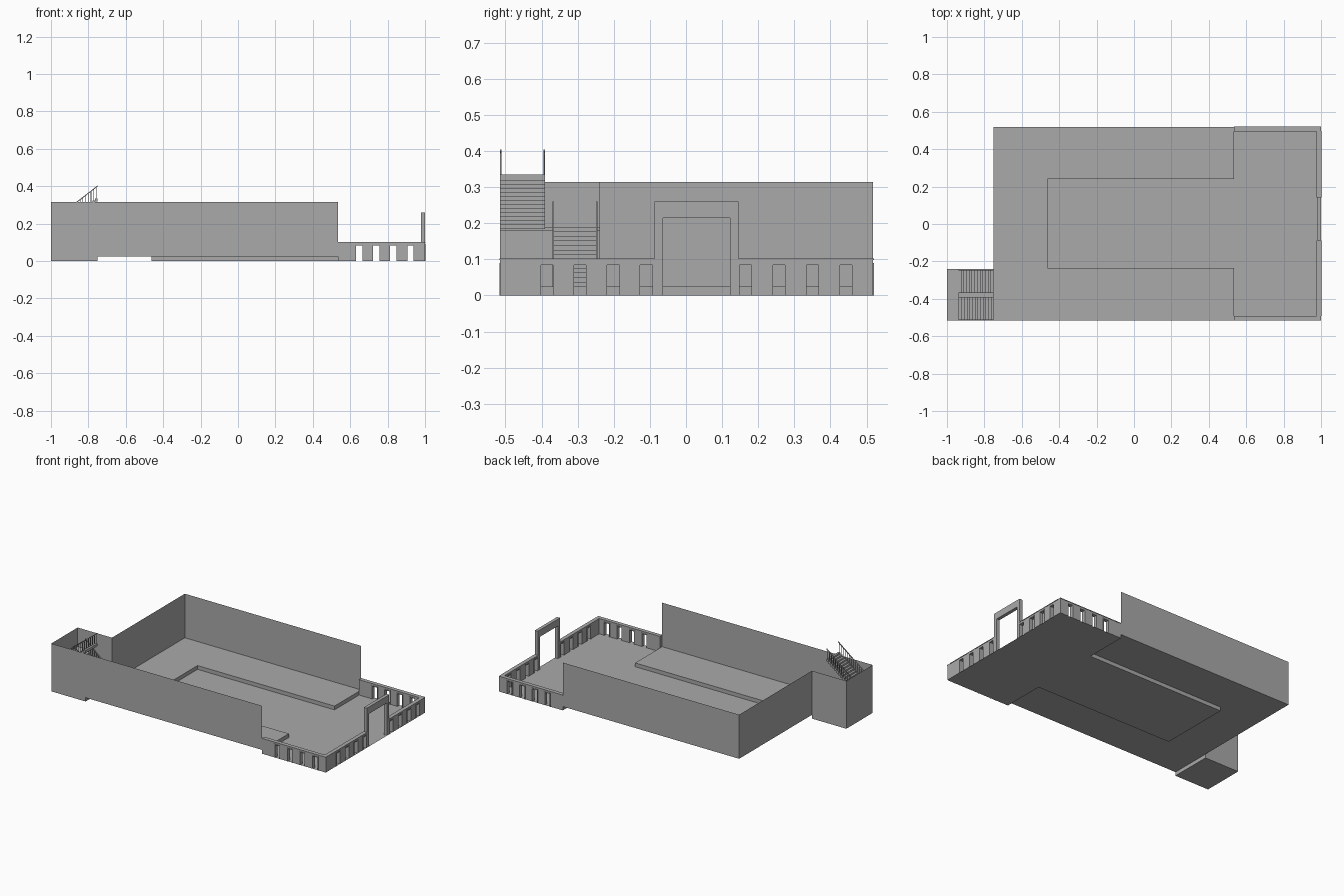
import bpy, bmesh
from mathutils import Vector

cube = bpy.data.objects.get("Cube")
if cube:
    bpy.data.objects.remove(cube)

grey = bpy.data.materials.new("plain_grey")
grey.use_nodes = True
colour = (0.4, 0.4, 0.4, 1)
grey.diffuse_color = colour
grey.node_tree.nodes["Principled BSDF"].inputs["Base Color"].default_value = colour


def finish(name, bm):
    mesh = bpy.data.meshes.new(name)
    bm.to_mesh(mesh)
    bm.free()
    mesh.materials.append(grey)
    obj = bpy.data.objects.new(name, mesh)
    bpy.context.collection.objects.link(obj)
    return obj


def add_box(bm, x, y, z):
    verts = bmesh.ops.create_cube(bm, size=1)["verts"]
    for v in verts:
        v.co = Vector([(r[0] + r[1]) / 2 + c * (r[1] - r[0]) for r, c in zip((x, y, z), v.co)])


def boxes(name, parts):
    bm = bmesh.new()
    for part in parts:
        add_box(bm, *part)
    return finish(name, bm)


def floor(name, outline, z):
    bm = bmesh.new()
    bm.faces.new([bm.verts.new((x, y, z)) for x, y in outline])
    return finish(name, bm)


def wall(name, path, z0, z1):
    """Thin sheet wall standing on a plan path."""
    bm = bmesh.new()
    low = [bm.verts.new((x, y, z0)) for x, y in path]
    high = [bm.verts.new((x, y, z1)) for x, y in path]
    for i in range(len(path) - 1):
        bm.faces.new((low[i], low[i + 1], high[i + 1], high[i]))
    return finish(name, bm)


# Main plan dimensions
FRONT, BACK = -0.515, 0.518
END, HALL, PATIO = -0.75, 0.535, 1.0
PIT_X, PIT_F, PIT_B = -0.463, -0.235, 0.24
TOWER_X, TOWER_Y = -1.0, -0.24
STEP, TOP = 0.025, 0.315

# Floors: raised gallery around a sunken court that opens on the patio
court = [(HALL, FRONT), (HALL, PIT_F), (PIT_X, PIT_F),
         (PIT_X, PIT_B), (HALL, PIT_B), (HALL, BACK)]
floor("gallery_floor", [(END, FRONT)] + court + [(END, BACK)], STEP)
floor("court_and_patio_floor", court + [(PATIO, BACK), (PATIO, FRONT)], 0)
wall("gallery_riser", court, 0, STEP)

# Hall and stair tower
wall("hall_walls", [(HALL, FRONT), (END, FRONT)], STEP, TOP)
wall("hall_end_and_back_wall", [(END, TOWER_Y), (END, BACK), (HALL, BACK)], STEP, TOP)
tower = [(END, FRONT), (TOWER_X, FRONT), (TOWER_X, TOWER_Y), (END, TOWER_Y)]
wall("tower_walls", tower, 0, TOP)
floor("tower_floor", tower, 0)
wall("tower_riser", [(END, TOWER_Y), (END, FRONT)], 0, STEP)

# Patio parapets: piers, lintel, coping and door trims, laid out along one axis
THICK, DOOR_TOP, LINTEL, CAP = 0.022, 0.09, 0.098, 0.102
HALF, TRIM, PROUD = 0.023, 0.006, 0.002


def parapet(name, start, end, doors, across, along_x):
    parts = []

    def put(a0, a1, z0, z1, grow=0.0):
        a, c = (a0, a1), (across[0] - grow, across[1] + grow)
        parts.append((a, c, (z0, z1)) if along_x else (c, a, (z0, z1)))

    edges = [start] + [d + s * HALF for d in doors for s in (-1, 1)] + [end]
    for a0, a1 in zip(edges[::2], edges[1::2]):
        put(a0, a1, 0, DOOR_TOP)
    put(start, end, DOOR_TOP, LINTEL)
    put(start, end, LINTEL, CAP, PROUD)
    for d in doors:
        for s in (-1, 1):
            a = sorted((d + s * HALF, d + s * (HALF - TRIM)))
            put(a[0], a[1], 0, DOOR_TOP, PROUD)
        put(d - HALF, d + HALF, DOOR_TOP - TRIM, DOOR_TOP, PROUD)
    boxes(name, parts)


side_doors = [0.648 + 0.0915 * i for i in range(4)]
parapet("front_parapet", HALL, PATIO, side_doors, (FRONT, FRONT + THICK), True)
parapet("back_parapet", HALL, PATIO, side_doors, (BACK - THICK, BACK), True)
GATE_F, GATE_B = -0.087, 0.145
gate_x = (PATIO - THICK, PATIO)
parapet("patio_end_parapet_front", FRONT + THICK, GATE_F,
        [-0.385 + 0.0917 * i for i in range(4)], gate_x, False)
parapet("patio_end_parapet_back", GATE_B, BACK - THICK,
        [0.165 + 0.0927 * i for i in range(4)], gate_x, False)

# Entrance gate
JAMB, GATE_TOP, GATE_OPEN = 0.023, 0.26, 0.215
boxes("entrance_gate", [
    (gate_x, (GATE_F, GATE_F + JAMB), (0, GATE_TOP)),
    (gate_x, (GATE_B - JAMB, GATE_B), (0, GATE_TOP)),
    (gate_x, (GATE_F + JAMB, GATE_B - JAMB), (GATE_OPEN, GATE_TOP))])

# Stairs: two flights turning on a landing
LANDING_X, LANDING_Z, SLAB = -0.937, 0.19, 0.012
STEPS = 13
boxes("stair_landing", [((TOWER_X, LANDING_X), (FRONT, TOWER_Y),
                         (LANDING_Z - SLAB, LANDING_Z))])


def flight(name, y, x0, x1, z0, z1):
    run, rise = (x1 - x0) / STEPS, (z1 - z0) / STEPS
    steps, posts = [], []
    for i in range(STEPS):
        xs = sorted((x0 + i * run, x0 + (i + 1) * run))
        z = z0 + (i + 1) * rise
        steps.append((xs, y, (z - rise - SLAB / 2, z)))
        mid = sum(xs) / 2
        for side in (y[0] + 0.002, y[1] - 0.002):
            posts.append(((mid - 0.0015, mid + 0.0015),
                          (side - 0.0015, side + 0.0015), (z, z + 0.06)))
    boxes(name + "_steps", steps)
    boxes(name + "_balusters", posts)
    # sloped handrails
    bm = bmesh.new()
    for side in (y[0] + 0.002, y[1] - 0.002):
        first = len(bm.verts)
        add_box(bm, sorted((x0, x1)), (side - 0.002, side + 0.002), (0.058, 0.064))
        bm.verts.ensure_lookup_table()
        for v in bm.verts[first:]:
            v.co.z += z0 + rise / 2 + (v.co.x - x0) / (x1 - x0) * (z1 - z0)
    finish(name + "_handrails", bm)


flight("lower_flight", (-0.37, -0.245), END, LANDING_X, STEP, LANDING_Z)
flight("upper_flight", (FRONT, -0.39), LANDING_X, END, LANDING_Z, 0.335)
